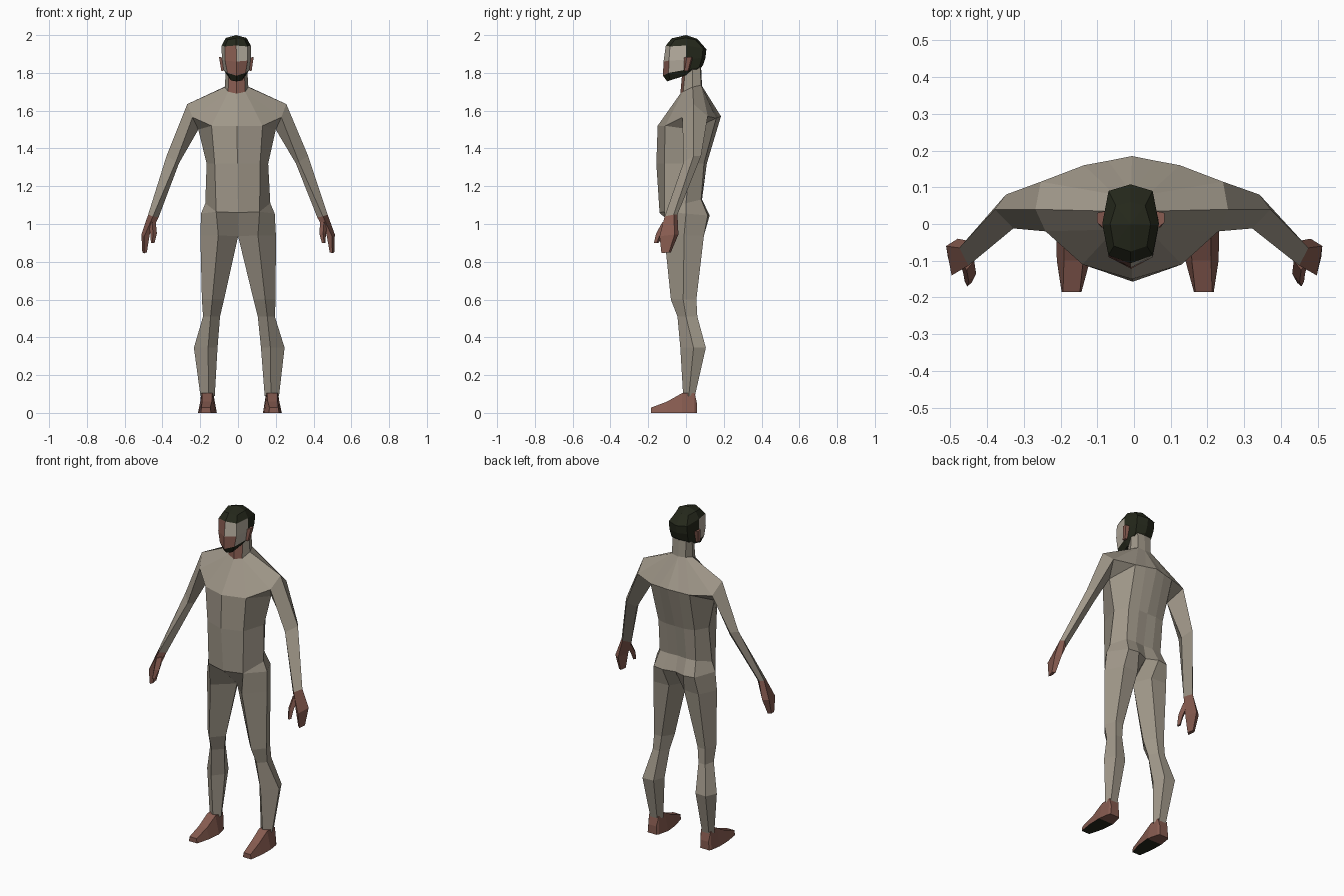
import bpy, bmesh
from mathutils import Vector


def material(name, rgb):
    m = bpy.data.materials.new(name)
    m.diffuse_color = (*rgb, 1)
    return m


SUIT = material("taupe cloth", (0.35, 0.31, 0.25))
SKIN = material("brown skin", (0.24, 0.105, 0.08))
HAIR = material("dark hair", (0.018, 0.021, 0.011))
PALE = material("pale skin", (0.47, 0.42, 0.35))


def place(p, s=1):
    """Mirror by side and add the slight sideways lean of the figure."""
    return Vector((s * p[0] + 0.01 - 0.01 * p[2], p[1], p[2]))


def face(bm, pts, s=1):
    bm.faces.new([bm.verts.new(place(p, s)) for p in pts])


def loft(bm, rings, s=1, closed=True, start=False, end=False):
    for a, b in zip(rings, rings[1:]):
        n = len(a)
        for i in range(n if closed else n - 1):
            j = (i + 1) % n
            quad = []
            for p in (a[i], a[j], b[j], b[i]):
                if p not in quad:
                    quad.append(p)
            if len(quad) > 2:
                face(bm, quad, s)
    if start:
        face(bm, rings[0], s)
    if end:
        face(bm, rings[-1], s)


def at(z, pts):
    return [(x, y, z) for x, y in pts]


def finish(name, bm, mats, rule=None):
    bmesh.ops.remove_doubles(bm, verts=bm.verts, dist=0.0005)
    bmesh.ops.recalc_face_normals(bm, faces=bm.faces)
    bm.normal_update()
    if rule:
        for f in bm.faces:
            f.material_index = rule(f.calc_center_median(), f.normal)
    me = bpy.data.meshes.new(name)
    bm.to_mesh(me)
    bm.free()
    for m in mats:
        me.materials.append(m)
    ob = bpy.data.objects.new(name, me)
    bpy.context.collection.objects.link(ob)
    return ob


# Half cross-sections of the trunk, front centre round to back centre
crotch = (0, -0.01, 0.935)
thigh = at(0.94, [(.105, -.115), (.2, -.01), (.15, .095), (.05, .09)])
pelvis = [(0, -.14, 1.06), (.115, -.115, 1.065), (.195, 0, 1.055),
          (.135, .115, 1.045), (.07, .125, 1.045), (0, .10, 1.04)]
waist = [(0, -.14, 1.06), (.115, -.115, 1.065), (.172, 0, 1.11),
         (.12, .08, 1.13), (.06, .085, 1.13), (0, .08, 1.13)]
ribs = at(1.32, [(0, -.157), (.12, -.115), (.163, .02),
                 (.12, .095), (.06, .11), (0, .11)])
chest = [(0, -.15, 1.52), (.135, -.11, 1.52), (.205, .03, 1.5),
         (.13, .16, 1.56), (.065, .172, 1.565), (0, .185, 1.57)]

# Arm cross-sections: outer, front, inner, back
shoulder = [(.262, .04, 1.635), (.235, -.02, 1.565),
            (.205, .03, 1.5), (.248, .115, 1.57)]
elbow = [(.375, .04, 1.36), (.325, -.012, 1.33),
         (.31, .03, 1.32), (.345, .08, 1.36)]
wrist = [(.475, -.065, 1.05), (.45, -.113, 1.04),
         (.42, -.08, 1.035), (.455, -.045, 1.05)]

# Neck base
nf, nfs, ns, nbs, nb = neck_base = [
    (0, -.03, 1.69), (.045, -.015, 1.70), (.062, .035, 1.725),
    (.045, .08, 1.735), (0, .085, 1.73)]

# Leg cross-sections: front, outer, back outer, back inner, inner
legs = [thigh + [crotch],
        at(.60, [(.14, -.08), (.195, -.015), (.17, .055), (.12, .055), (.078, -.01)]),
        at(.51, [(.15, -.045), (.19, 0), (.175, .06), (.13, .06), (.1, .005)]),
        at(.345, [(.165, -.03), (.24, .04), (.21, .105), (.14, .1), (.115, .03)]),
        at(.09, [(.165, -.015), (.208, .015), (.195, .047), (.15, .047), (.132, .015)])]

# Body suit: trunk, yoke, arms and legs
bm = bmesh.new()
for s in (1, -1):
    loft(bm, [[crotch] + thigh + [crotch], pelvis, waist, ribs, chest], s, closed=False)
    loft(bm, [[chest[0], chest[1], shoulder[1], shoulder[0], shoulder[3],
               chest[3], chest[4], chest[5]],
              [nf, nfs, nfs, ns, nbs, nbs, nb, nb]], s, closed=False)
    face(bm, [chest[1], shoulder[1], chest[2]], s)
    face(bm, [chest[3], shoulder[3], chest[2]], s)
    loft(bm, [shoulder, elbow, wrist], s)
    loft(bm, legs, s)
finish("body_suit", bm, [SUIT])

# Neck with bare throat
neck_top = [(0, -.02, 1.80), (.042, -.005, 1.80), (.057, .035, 1.82),
            (.045, .075, 1.83), (0, .08, 1.83)]
bm = bmesh.new()
for s in (1, -1):
    loft(bm, [neck_base, neck_top], s, closed=False)
finish("neck", bm, [SUIT, SKIN], lambda c, n: int(c.y < 0))

# Head: half rings from chin to crown
head = [
    [(0, -.10, 1.755), (.03, -.085, 1.76), (.045, -.01, 1.785), (.045, .04, 1.80), (0, .065, 1.81)],
    [(0, -.122, 1.785), (.048, -.092, 1.80), (.068, -.01, 1.815), (.055, .07, 1.83), (0, .09, 1.84)],
    [(0, -.119, 1.86), (.06, -.09, 1.865), (.077, 0, 1.87), (.06, .085, 1.88), (0, .103, 1.88)],
    [(0, -.107, 1.945), (.06, -.085, 1.94), (.077, 0, 1.945), (.06, .09, 1.93), (0, .108, 1.925)],
    [(0, -.075, 1.983), (.045, -.06, 1.975), (.055, 0, 1.985), (.04, .05, 1.975), (0, .06, 1.98)],
    [(0, 0, 2.0)] * 5]


def head_colour(c, n):
    if c.z > 1.95 or c.y > 0.02:
        return 1                                  # hair cap
    if c.y < -0.075 and c.z > 1.79:               # face front
        return 2 if c.z > 1.87 and c.x > -0.01 else 0
    return 2 if c.z > 1.83 else 1                 # temples, beard


bm = bmesh.new()
for s in (1, -1):
    loft(bm, head, s, closed=False)
    face(bm, head[0], s)
finish("head", bm, [SKIN, HAIR, PALE], head_colour)

# Paired extremities
for s, side in ((1, "left"), (-1, "right")):
    # Ear
    bm = bmesh.new()
    loft(bm, [[(.068, -.01, 1.81), (.08, -.01, 1.81), (.08, .01, 1.81), (.068, .015, 1.81)],
              [(.07, -.015, 1.88), (.092, .005, 1.885), (.092, .03, 1.885), (.07, .035, 1.88)]],
         s, start=True, end=True)
    finish(side + "_ear", bm, [SKIN])

    # Hand: palm tapering into curled fingers, plus thumb
    bm = bmesh.new()
    loft(bm, [wrist,
              [(.512, -.06, .945), (.497, -.14, .935), (.468, -.12, .945), (.48, -.04, .945)],
              [(.508, -.09, .85), (.498, -.13, .845), (.484, -.12, .85), (.49, -.08, .85)]],
         s, end=True)
    finish(side + "_hand", bm, [SKIN])
    bm = bmesh.new()
    loft(bm, [[(.475, -.10, 1.01), (.455, -.125, 1.01), (.435, -.10, 1.01), (.455, -.08, 1.01)],
              [(.465, -.135, .95), (.45, -.158, .95), (.43, -.135, .95), (.447, -.115, .95)],
              [(.462, -.155, .90), (.455, -.17, .90), (.443, -.16, .90), (.45, -.145, .90)]],
         s, start=True, end=True)
    finish(side + "_thumb", bm, [SKIN])

    # Foot: sections from heel to toe as (y, sole inner/outer, top inner/outer, height)
    bm = bmesh.new()
    rings = [[(a, y, 0), (b, y, 0), (d, y, h), (c, y, h)] for y, a, b, c, d, h in (
        (.058, .145, .205, .148, .2, .05),
        (.046, .138, .212, .14, .205, .105),
        (-.02, .122, .222, .145, .2, .105),
        (-.10, .13, .22, .148, .2, .06),
        (-.185, .153, .207, .157, .203, .028))]
    loft(bm, rings, s, start=True, end=True)
    finish(side + "_foot", bm, [SKIN, HAIR],
           lambda c, n: int(n.z < -0.5 and c.y < -0.03))
